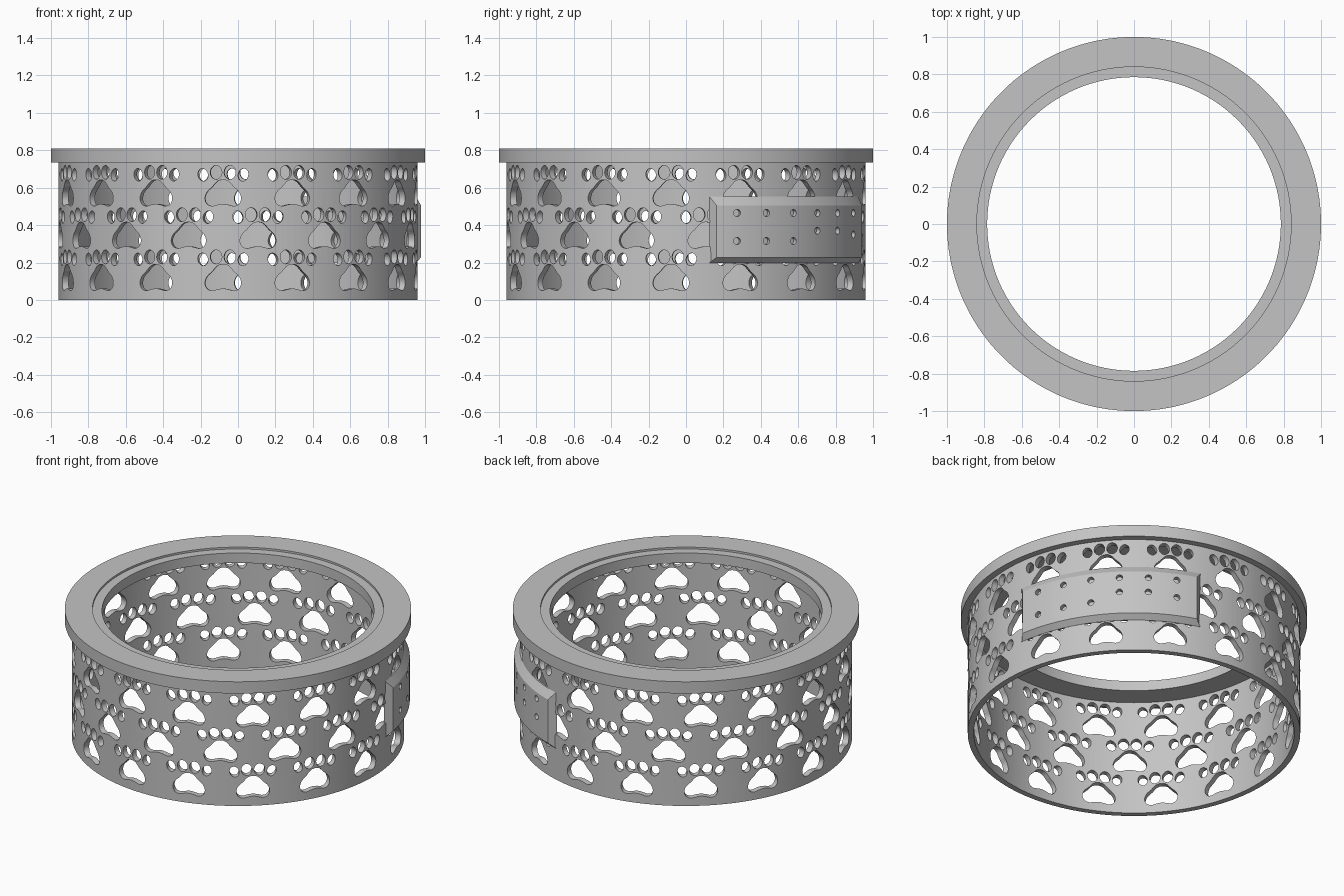
import bpy, bmesh, math
from mathutils import Vector

cube = bpy.data.objects.get("Cube")
if cube:
    bpy.data.objects.remove(cube, do_unlink=True)

mat = bpy.data.materials.new("plain grey")
mat.use_nodes = True
GREY = (0.55, 0.55, 0.55, 1)
mat.diffuse_color = GREY
mat.node_tree.nodes["Principled BSDF"].inputs["Base Color"].default_value = GREY


def finish(bm, name):
    bmesh.ops.recalc_face_normals(bm, faces=bm.faces)
    mesh = bpy.data.meshes.new(name)
    bm.to_mesh(mesh)
    bm.free()
    mesh.materials.append(mat)
    obj = bpy.data.objects.new(name, mesh)
    bpy.context.collection.objects.link(obj)
    return obj


def polar(r, deg, z):
    a = math.radians(deg)
    return Vector((r * math.cos(a), r * math.sin(a), z))


def sweep(name, profile, start, end, steps):
    """Turn a closed (r, z) profile around z; start/end give an angle per profile point."""
    bm = bmesh.new()
    full = abs(end(0) - start(0)) >= 360
    rings = []
    for i in range(steps if full else steps + 1):
        t = i / steps
        rings.append([bm.verts.new(polar(r, start(k) + (end(k) - start(k)) * t, z))
                      for k, (r, z) in enumerate(profile)])
    pairs = list(zip(rings, rings[1:])) + ([(rings[-1], rings[0])] if full else [])
    n = len(profile)
    for a, b in pairs:
        for k in range(n):
            bm.faces.new((a[k], a[(k + 1) % n], b[(k + 1) % n], b[k]))
    if not full:
        bm.faces.new(rings[0])
        bm.faces.new(rings[-1])
    return finish(bm, name)


def add_prism(bm, outline, deg, z, r0, r1):
    """Radial prism whose (across, up) outline faces outward at the given angle."""
    out, side, up = polar(1, deg, 0), polar(1, deg + 90, 0), Vector((0, 0, 1))
    loops = [[bm.verts.new(out * r + side * u + up * (z + v)) for u, v in outline]
             for r in (r0, r1)]
    n = len(outline)
    for k in range(n):
        bm.faces.new((loops[0][k], loops[0][(k + 1) % n], loops[1][(k + 1) % n], loops[1][k]))
    for loop in loops:
        bm.faces.new(loop)


def ellipse(cx, cy, rx, ry, tilt=0, n=24):
    c, s = math.cos(tilt), math.sin(tilt)
    ring = [(rx * math.cos(2 * math.pi * i / n), ry * math.sin(2 * math.pi * i / n))
            for i in range(n)]
    return [(cx + c * x - s * y, cy + s * x + c * y) for x, y in ring]


def smooth_loop(pts, sub=4):
    """Closed Catmull-Rom curve through the points."""
    n, res = len(pts), []
    for i in range(n):
        p0, p1, p2, p3 = (Vector(pts[(i + j) % n]) for j in (-1, 0, 1, 2))
        for s in range(sub):
            t = s / sub
            p = 0.5 * (2 * p1 + (p2 - p0) * t + (2 * p0 - 5 * p1 + 4 * p2 - p3) * t * t
                       + (3 * p1 - p0 - 3 * p2 + p3) * t ** 3)
            res.append((p.x, p.y))
    return res


def cut(obj, cutter):
    mod = obj.modifiers.new("cut", "BOOLEAN")
    mod.operation = "DIFFERENCE"
    mod.solver = "EXACT"
    mod.object = cutter
    dg = bpy.context.evaluated_depsgraph_get()
    mesh = bpy.data.meshes.new_from_object(obj.evaluated_get(dg))
    obj.modifiers.clear()
    obj.data = mesh
    bpy.data.objects.remove(cutter, do_unlink=True)


# Ring wall with its wide top flange and inner step
body = sweep("ring_body",
             [(0.925, 0), (0.96, 0), (0.96, 0.735), (1, 0.735), (1, 0.81), (0.84, 0.81),
              (0.84, 0.798), (0.785, 0.798), (0.785, 0.735), (0.925, 0.735)],
             lambda k: 0, lambda k: 360, 180)

# Paw outline: main pad and four toes
half = [(0.03, 0.182), (0.058, 0.152), (0.086, 0.124), (0.097, 0.09), (0.085, 0.06),
        (0.058, 0.05), (0.028, 0.057)]
pad = smooth_loop([(0, 0.19)] + half + [(0, 0.061)] + [(-x, y) for x, y in reversed(half)])
paw = [pad]
for s in (-1, 1):
    paw.append(ellipse(s * 0.037, 0.23, 0.031, 0.037))
    paw.append(ellipse(s * 0.108, 0.217, 0.027, 0.034, -s * 0.25))

# Three staggered rows of paw openings
bm = bmesh.new()
for row in range(3):
    for i in range(16):
        angle = -94.8 + 22.5 * i + (11.25 if row == 1 else 0)
        for outline in paw:
            add_prism(bm, outline, angle, 0.226 * row, 0.85, 1.05)
cut(body, finish(bm, "paw_cutter"))

# Curved plate with chamfered edges
MID = 40.5
plate = sweep("curved_plate",
              [(0.95, 0.198), (0.96, 0.198), (0.992, 0.228), (0.992, 0.505),
               (0.96, 0.553), (0.95, 0.553)],
              lambda k: MID - (31 if k in (2, 3) else 33),
              lambda k: MID + (31 if k in (2, 3) else 33), 36)

# Two rows of small round dimples in the plate
bm = bmesh.new()
for i, low in enumerate((0.315, 0.315, 0.315, 0.37, 0.37, 0.35)):
    for z in (0.465, low):
        add_prism(bm, ellipse(0, 0, 0.019, 0.019, n=16), 16 + 9.7 * i, z, 0.966, 1.05)
cut(plate, finish(bm, "dimple_cutter"))

# Smooth shading with sharp edges kept
for obj in (body, plate):
    bpy.ops.object.select_all(action="DESELECT")
    obj.select_set(True)
    bpy.context.view_layer.objects.active = obj
    bpy.ops.object.shade_smooth_by_angle(angle=math.radians(25))
